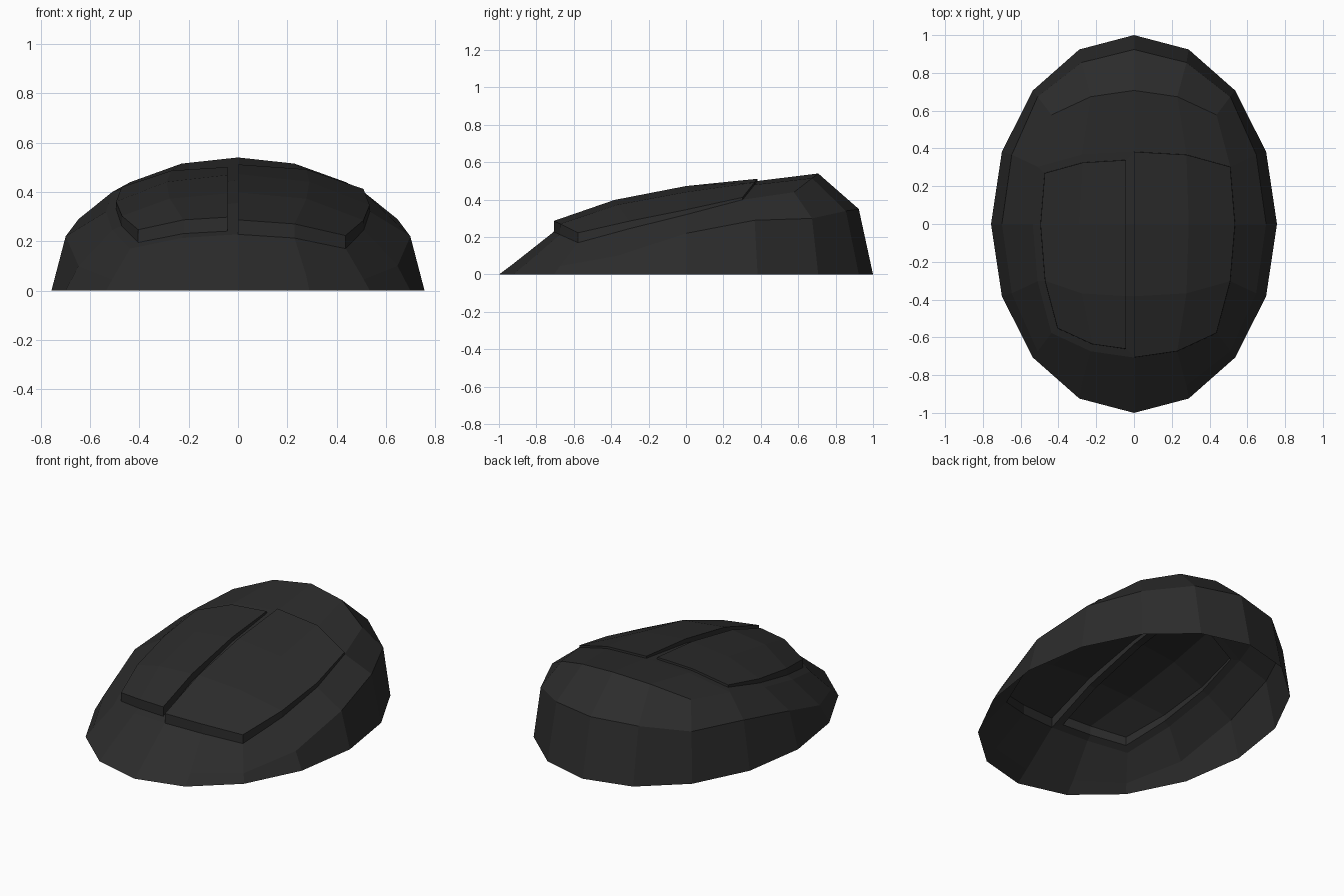
import bpy, bmesh
from math import floor, ceil
from mathutils import Vector

if "Cube" in bpy.data.objects:
    bpy.data.objects.remove(bpy.data.objects["Cube"])

HALF_WIDTH = 0.757

# Heights by row (front to back), for columns at centre, quarter and edge
TOP = {-2: (0.228, 0.213, 0.17),
       -1: (0.355, 0.33, 0.245),
       0: (0.447, 0.415, 0.32),
       1: (0.50, 0.48, 0.40),
       2: (0.54, 0.515, 0.44)}
WALL = {-2: (0.057, 0.057, 0.045),
        -1: (0, 0, 0.10),
        0: (0, 0, 0.22),
        1: (0, 0, 0.29),
        2: (0.35, 0.34, 0.30)}


def sphere_point(p):
    """Twice-subdivided cube point pushed onto the unit sphere."""
    total = Vector()
    spans = [(floor(c / 2), ceil(c / 2)) for c in p]
    for a in spans[0]:
        for b in spans[1]:
            for c in spans[2]:
                total += Vector((a, b, c)).normalized()
    return total.normalized()


bm = bmesh.new()
verts = {}


def vert(u, v, w):
    if (u, v, w) not in verts:
        s = sphere_point((u, v, w))
        z = 0 if w == 0 else (WALL if w == 1 else TOP)[v][abs(u)]
        verts[u, v, w] = bm.verts.new((s.x * HALF_WIDTH, s.y, z))
    return verts[u, v, w]


# Top shell: 4 x 4 quads
top = {}
for u in range(-2, 2):
    for v in range(-2, 2):
        top[u, v] = bm.faces.new([vert(u, v, 2), vert(u + 1, v, 2),
                                  vert(u + 1, v + 1, 2), vert(u, v + 1, 2)])

# Side wall: two rings of 16 quads, open underneath
loop = ([(i, -2) for i in range(-2, 2)] + [(2, i) for i in range(-2, 2)]
        + [(-i, 2) for i in range(-2, 2)] + [(-2, -i) for i in range(-2, 2)])
for w in (0, 1):
    for a, b in zip(loop, loop[1:] + loop[:1]):
        bm.faces.new([vert(*a, w), vert(*b, w), vert(*b, w + 1), vert(*a, w + 1)])


def lift(y):
    """Button height: tall at the front, nearly flush at the back."""
    return max(0.012, 0.026 - 0.046 * y)


# Two buttons: inset a 2 x 3 patch of the shell, then raise it
for columns, margin in (((0, 1), 0.027), ((-2, -1), 0.042)):
    patch = [top[u, v] for u in columns for v in (-2, -1, 0)]
    bmesh.ops.inset_region(bm, faces=patch, thickness=margin, use_even_offset=True)
    bmesh.ops.inset_region(bm, faces=patch, thickness=0.001, use_even_offset=True)
    for p in {p for f in patch for p in f.verts}:
        p.co.z += lift(p.co.y)

bmesh.ops.recalc_face_normals(bm, faces=bm.faces)
mesh = bpy.data.meshes.new("mouse_shell")
bm.to_mesh(mesh)
bm.free()
# Outward winding for the open shell
if sum(p.normal.z * p.area for p in mesh.polygons) < 0:
    mesh.flip_normals()
shell = bpy.data.objects.new("mouse_shell", mesh)
bpy.context.collection.objects.link(shell)

# Dark plastic
plastic = bpy.data.materials.new("dark_plastic")
plastic.diffuse_color = (0.025, 0.025, 0.025, 1)
plastic.use_nodes = True
plastic.node_tree.nodes["Principled BSDF"].inputs["Base Color"].default_value = plastic.diffuse_color
mesh.materials.append(plastic)
